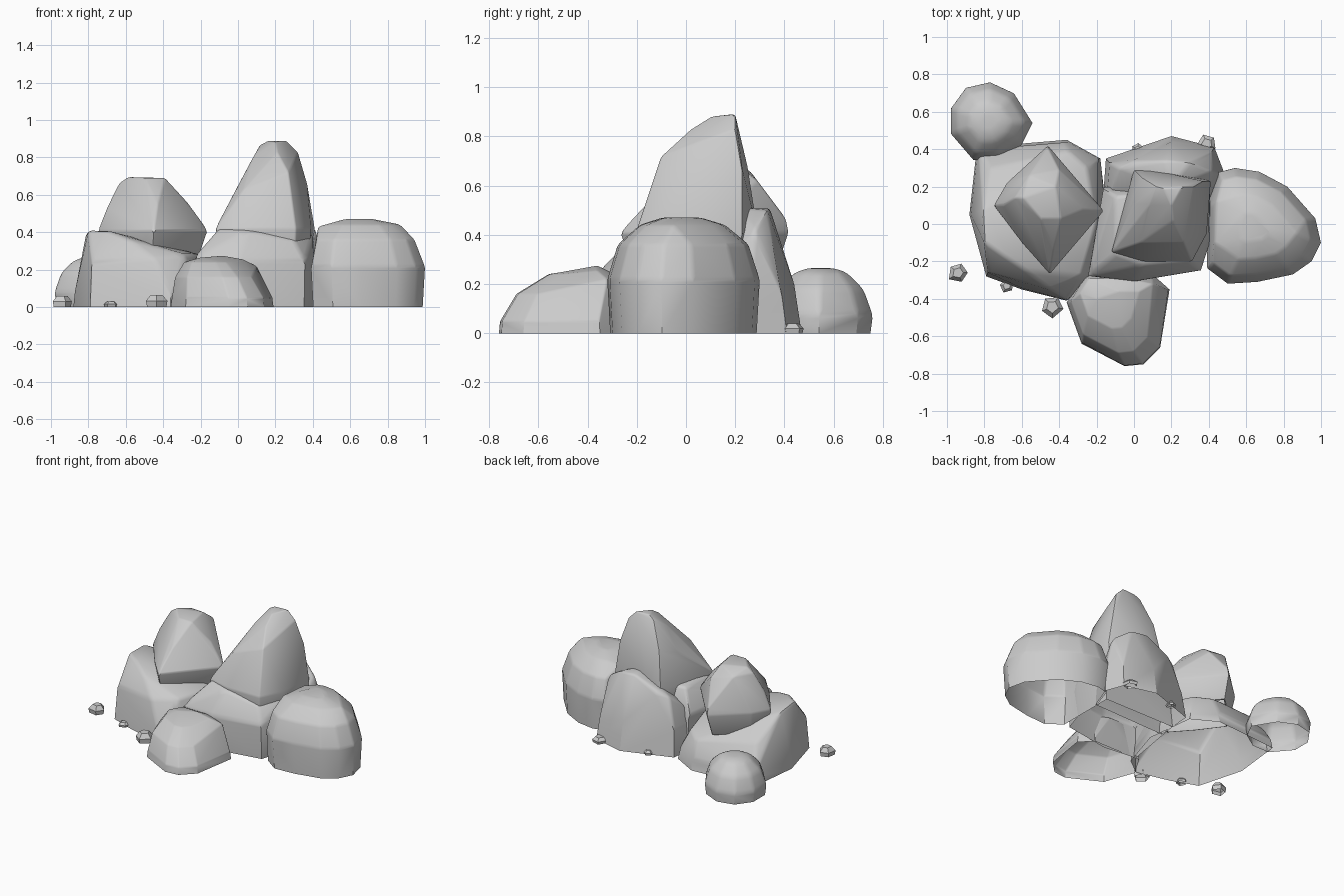
import bpy, bmesh, random, math
random.seed(4)


def rock(name, outline=(), layers=(), extra=(), bevel=0.02):
    """Convex boulder: outline stacked as (z, scale, dx, dy) layers plus extra points, open underneath."""
    pts = list(extra)
    cx = sum(p[0] for p in outline) / len(outline)
    cy = sum(p[1] for p in outline) / len(outline)
    for z, s, dx, dy in layers:
        pts += [(cx + (x - cx) * s + dx, cy + (y - cy) * s + dy, z) for x, y in outline]
    foot = layers[0][0] + 0.001
    bm = bmesh.new()
    for p in pts:
        bm.verts.new(p)
    res = bmesh.ops.convex_hull(bm, input=bm.verts[:])
    junk = [g for g in set(res["geom_interior"] + res["geom_unused"])
            if isinstance(g, bmesh.types.BMVert) and g.is_valid]
    bmesh.ops.delete(bm, geom=junk, context='VERTS')
    bmesh.ops.dissolve_limit(bm, angle_limit=math.radians(4), verts=bm.verts[:], edges=bm.edges[:])
    # wear down the upper edges only, the foot stays crisp
    if bevel:
        worn = [e for e in bm.edges if min(v.co.z for v in e.verts) > 0.03
                and e.calc_face_angle(0) > math.radians(15)]
        bmesh.ops.bevel(bm, geom=worn, offset=bevel, offset_type='OFFSET', segments=2,
                        profile=0.5, affect='EDGES', clamp_overlap=True)
    bmesh.ops.recalc_face_normals(bm, faces=bm.faces[:])
    bottom = [f for f in bm.faces if all(v.co.z < foot for v in f.verts)]
    bmesh.ops.delete(bm, geom=bottom, context='FACES')
    me = bpy.data.meshes.new(name)
    bm.to_mesh(me)
    bm.free()
    ob = bpy.data.objects.new(name, me)
    bpy.context.collection.objects.link(ob)
    bpy.ops.object.select_all(action='DESELECT')
    ob.select_set(True)
    bpy.context.view_layer.objects.active = ob
    if bevel:
        bpy.ops.object.shade_smooth_by_angle(angle=math.radians(32))
    return ob


# tall spire
rock("spire", [(-.12, -.15), (.05, -.2), (.31, -.2), (.39, -.05), (.41, .23), (.1, .29), (0, .29)],
     [(.25, .95, 0, 0), (.42, 1, 0, 0)],
     [(.12, .2, .87), (.16, .19, .89), (.26, .2, .89), (.2, .1, .88), (.32, .2, .83), (.08, .1, .8),
      (.21, .02, .83), (-.01, .1, .63), (.04, .25, .68), (.37, .23, .66), (.36, .05, .6),
      (.03, -.1, .63), (.27, -.1, .72)], bevel=0.012)

# left upper crag
rock("left_crag", [(-.46, .42), (-.16, .07), (-.45, -.27), (-.6, -.1), (-.75, .1), (-.68, .22)],
     [(.25, .85, 0, 0), (.41, 1, 0, 0)],
     [(-.64, .14, .66), (-.59, .14, .695), (-.56, .26, .66), (-.39, .03, .69), (-.42, .2, .69),
      (-.5, .03, .69), (-.46, .33, .57), (-.7, .1, .53), (-.46, .41, .46), (-.43, -.14, .55),
      (-.4, .29, .62), (-.27, .08, .56)], bevel=0.012)

# broad slab under the crag, falling away to the back and right
rock("left_base", [(-.84, .41), (-.36, .45), (-.18, .35), (-.14, 0), (-.24, -.32), (-.36, -.41),
                   (-.6, -.35), (-.79, -.28), (-.88, .05)], [(0, 1, 0, 0), (.08, .98, 0, 0)],
     [(-.81, .08, .4), (-.8, -.1, .41), (-.78, -.26, .24), (-.7, -.17, .41), (-.45, -.35, .26),
      (-.28, -.28, .28), (-.2, 0, .28), (-.35, .39, .2), (-.77, .3, .25), (-.58, -.25, .36), (-.25, .3, .22)])

# base block under the spire
rock("centre_base", [(-.25, -.28), (0, -.31), (.2, -.26), (.36, -.25), (.41, -.1), (.41, .2), (-.17, .2)],
     [(0, .97, 0, .01), (.25, .99, 0, 0)],
     [(-.1, -.16, .42), (.05, -.22, .41), (.3, -.2, .36), (.4, 0, .39), (-.1, .15, .42), (.38, .18, .4)])

# rear block leaning on the spire
rock("rear_block", [(-.17, .08), (-.15, .35), (0, .37), (.2, .47), (.43, .41), (.48, .28), (.41, .1)],
     [(0, 1, 0, 0), (.2, .94, 0, -.02)],
     [(-.08, .3, .4), (.0, .34, .42), (.17, .34, .51), (.3, .33, .5), (.42, .28, .42), (.2, .2, .51)])

# right rounded boulder
rock("right_boulder", [(.39, -.24), (.5, -.32), (.66, -.31), (.85, -.27), (.95, -.2), (1.0, -.1),
                       (.97, .03), (.82, .2), (.67, .28), (.54, .3), (.45, .28), (.39, .1)],
     [(0, .96, 0, 0), (.22, 1, 0, 0), (.36, .86, -.01, 0), (.44, .56, -.02, 0), (.47, .25, -.04, 0)],
     [(.43, -.1, .43), (.44, .12, .42), (.87, -.05, .44)])

# front boulder
rock("front_boulder", [(-.36, -.42), (-.28, -.64), (-.15, -.7), (-.05, -.76), (.05, -.75), (.14, -.66),
                       (.19, -.35), (.1, -.27), (-.27, -.27)],
     [(0, 1, 0, 0), (.05, .98, 0, 0), (.16, .82, -.03, .03), (.24, .55, -.06, .1)],
     [(-.2, -.4, .265), (-.08, -.36, .275), (.03, -.36, .255), (.1, -.32, .22), (-.15, -.5, .25)])

# small boulder at the back left
rock("back_left_boulder", [(-.98, .48), (-.98, .62), (-.9, .73), (-.77, .76), (-.64, .7), (-.54, .54),
                           (-.6, .42), (-.72, .34), (-.86, .34)],
     [(0, .95, 0, 0), (.08, 1, 0, 0), (.18, .83, 0, 0), (.245, .52, 0, 0), (.265, .25, 0, 0)])

# scattered pebbles
for i, (x, y, r, h) in enumerate([(-.94, -.26, .06, .06), (-.44, -.44, .065, .065), (.39, .43, .055, .04),
                                  (-.68, -.33, .04, .03), (.02, .4, .04, .03)]):
    ring = [(x + r * math.cos(a + i) * random.uniform(.8, 1.05), y + r * math.sin(a + i) * random.uniform(.8, 1.05))
            for a in (k * math.tau / 5 for k in range(5))]
    rock(f"pebble_{i + 1}", ring, [(0, .9, 0, 0), (h * .5, 1, 0, 0), (h, .55, 0, 0)], bevel=0)
